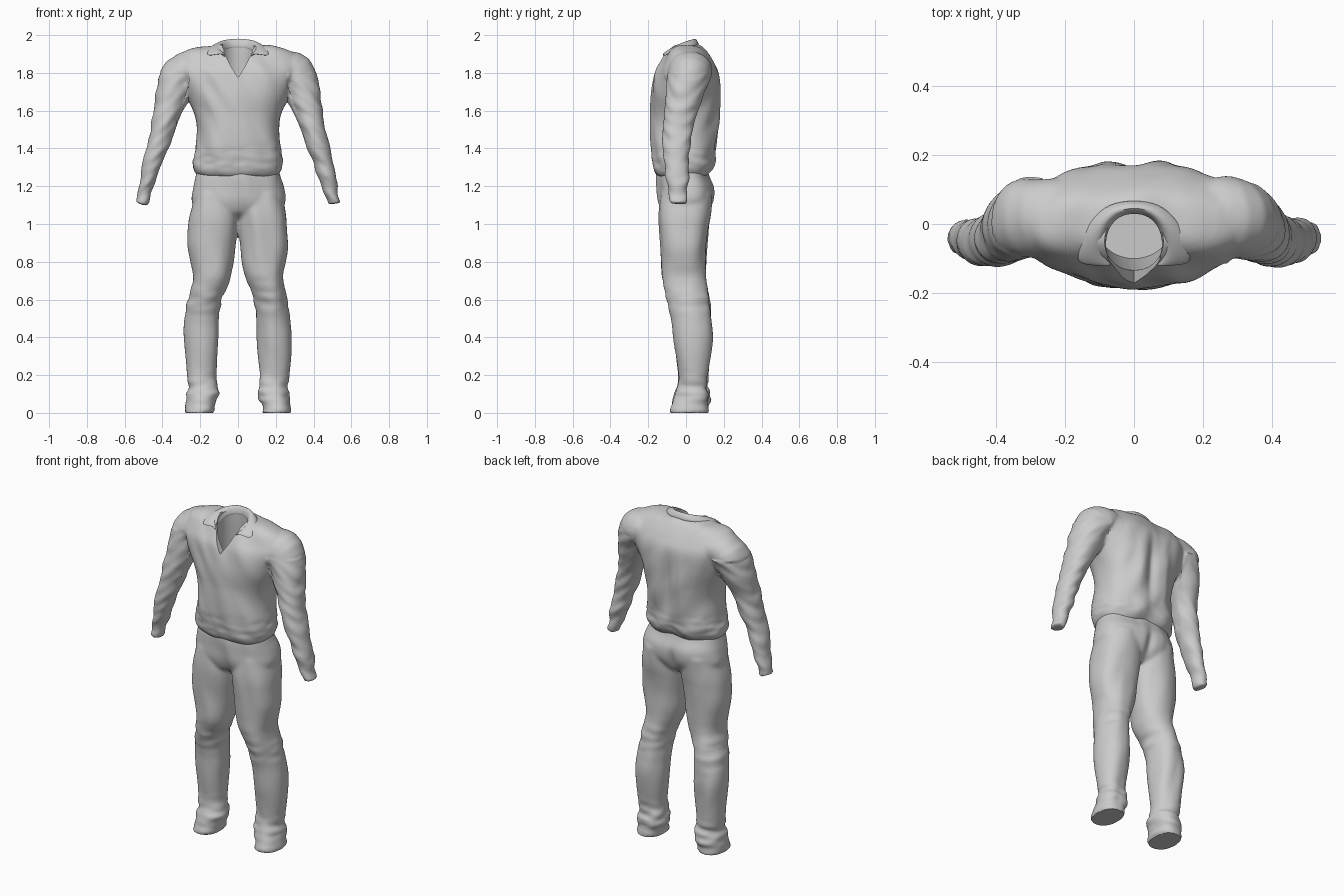
import bpy, bmesh, math
from mathutils import Vector, noise

if "Cube" in bpy.data.objects:
    bpy.data.objects.remove(bpy.data.objects["Cube"])

cloth = bpy.data.materials.new("light_grey_cloth")
cloth.diffuse_color = (0.6, 0.6, 0.6, 1)
cloth.use_nodes = True
cloth.node_tree.nodes["Principled BSDF"].inputs["Base Color"].default_value = cloth.diffuse_color


def dense(rows, n=4):
    """Catmull-Rom interpolation of measurement rows."""
    out = []
    for i in range(len(rows) - 1):
        quad = [rows[max(i - 1, 0)], rows[i], rows[i + 1], rows[min(i + 2, len(rows) - 1)]]
        for k in range(n):
            t = k / n
            out.append([0.5 * (2 * b + (c - a) * t + (2 * a - 5 * b + 4 * c - d) * t * t
                        + (3 * b - a - 3 * c + d) * t ** 3) for a, b, c, d in zip(*quad)])
    return out + [list(rows[-1])]


def loft(bm, rings):
    """Skin a list of closed rings and cap both ends."""
    loops = [[bm.verts.new(p) for p in ring] for ring in rings]
    n = len(loops[0])
    for a, b in zip(loops, loops[1:]):
        for i in range(n):
            bm.faces.new((a[i], a[(i + 1) % n], b[(i + 1) % n], b[i]))
    bm.faces.new(loops[0][::-1])
    bm.faces.new(loops[-1])


def power(v, e):
    return math.copysign(abs(v) ** e, v)


def level_ring(x0, x1, y0, y1, z, sharp=0.84, n=40):
    """Rounded horizontal section inside a bounding rectangle."""
    pts = []
    for i in range(n):
        a = math.tau * i / n
        pts.append(Vector(((x0 + x1) / 2 + (x1 - x0) / 2 * power(math.cos(a), sharp),
                           (y0 + y1) / 2 + (y1 - y0) / 2 * power(math.sin(a), sharp), z)))
    return pts


def tube_rings(rows, side, n=28):
    """Oval rings perpendicular to a path lying mostly in the xz plane."""
    rows, rings = dense(rows), []
    for i, (x, y, z, a, b) in enumerate(rows):
        p, q = rows[max(i - 1, 0)], rows[min(i + 1, len(rows) - 1)]
        t = Vector((q[0] - p[0], 0, q[2] - p[2])).normalized()
        across = Vector((-t.z, 0, t.x))
        ring = [Vector((x, y, z)) + across * a * math.cos(math.tau * k / n)
                + Vector((0, b * math.sin(math.tau * k / n), 0)) for k in range(n)]
        rings.append([Vector((v.x * side, v.y, v.z)) for v in ring])
    return rings


def finish(bm, name):
    bmesh.ops.recalc_face_normals(bm, faces=bm.faces)
    mesh = bpy.data.meshes.new(name)
    bm.to_mesh(mesh)
    bm.free()
    ob = bpy.data.objects.new(name, mesh)
    bpy.context.collection.objects.link(ob)
    mesh.materials.append(cloth)
    return ob


def apply(ob, kind, **settings):
    bpy.ops.object.select_all(action='DESELECT')
    ob.select_set(True)
    bpy.context.view_layer.objects.active = ob
    mod = ob.modifiers.new(kind, kind)
    for key, val in settings.items():
        setattr(mod, key, val)
    bpy.ops.object.modifier_apply(modifier=mod.name)


def smooth(ob, angle=50):
    bpy.ops.object.select_all(action='DESELECT')
    ob.select_set(True)
    bpy.context.view_layer.objects.active = ob
    bpy.ops.object.shade_smooth_by_angle(angle=math.radians(angle))


def drape(ob, folds):
    """Fuse overlapping volumes, soften them, then press folds into the cloth."""
    apply(ob, 'REMESH', mode='VOXEL', voxel_size=0.009)
    apply(ob, 'SMOOTH', factor=0.5, iterations=8)
    normals = [v.normal.copy() for v in ob.data.vertices]
    for v, nor in zip(ob.data.vertices, normals):
        v.co += nor * folds(v.co.copy(), nor)


def bump(v, centre, width):
    return math.exp(-((v - centre) / width) ** 2)


# Shirt: torso sections (half width, front, back, height) and two sleeves
torso = [(.205, -.155, .10, 1.25), (.23, -.172, .13, 1.275), (.24, -.182, .155, 1.32),
         (.228, -.187, .158, 1.40), (.222, -.187, .165, 1.50), (.238, -.184, .176, 1.60),
         (.275, -.181, .182, 1.70), (.33, -.165, .17, 1.80), (.335, -.13, .14, 1.86),
         (.29, -.10, .105, 1.91), (.20, -.075, .078, 1.937), (.10, -.06, .05, 1.95)]
sleeve = [(.22, .02, 1.83, .085, .11), (.30, .02, 1.80, .105, .115), (.352, -.01, 1.67, .088, .10),
          (.383, -.035, 1.56, .070, .085), (.43, -.05, 1.40, .057, .072),
          (.473, -.047, 1.25, .045, .062), (.496, -.042, 1.16, .034, .048), (.51, -.04, 1.107, .034, .045)]
bm = bmesh.new()
loft(bm, [level_ring(-w, w, f, b, z) for w, f, b, z in dense(torso)])
for s in (-1, 1):
    loft(bm, tube_rings(sleeve, s))
shirt = finish(bm, "shirt")


def shirt_folds(p, nor):
    x, y, z = p
    arm_line = 0.27 + (1.70 - z) * 0.33
    if abs(x) > max(arm_line, 0.26) and z < 1.8:          # sleeve creases
        return 0.009 * noise.noise(Vector((x * 9, y * 9, z * 20 + abs(x) * 14)))
    d = 0.012 * noise.noise(Vector((x * 10 + z * 4, y * 6, z * 5)))
    if nor.y > 0.2:                                      # lengthwise folds on the back
        window = bump(z, 1.58, 0.2)
        d += window * (0.011 * bump(abs(x), 0.085, 0.035) - 0.018 * bump(x, 0.01, 0.03))
    elif nor.y < -0.2:                                   # diagonal pulls on the chest
        d += 0.004 * math.sin((x * 0.9 + z * 0.55) * 60) * bump(x, -.12, .09) * bump(z, 1.72, .12)
    d += 0.006 * bump(z, 1.34, 0.06) * noise.noise(Vector((x * 14, y * 14, z * 30)))
    return d


drape(shirt, shirt_folds)

# Neck opening: round hollow plus a V-shaped slit at the front
bm = bmesh.new()
loft(bm, [level_ring(-w, w, f, b, z, 1.0) for w, f, b, z in
          ((.10, -.10, .06, 1.42), (.10, -.13, .06, 1.65), (.085, -.135, .035, 1.86), (.085, -.135, .035, 2.1))])
hollow = finish(bm, "neck_hollow_cutter")
bm = bmesh.new()
vee = ((0, 1.775), (.035, 1.83), (.075, 1.91), (.075, 2.1), (-.075, 2.1), (-.075, 1.91), (-.035, 1.83))
loft(bm, [[Vector((x, y, z)) for x, z in vee] for y in (-.3, -.06)])
slit = finish(bm, "neck_slit_cutter")
for cutter in (hollow, slit):
    apply(shirt, 'BOOLEAN', operation='DIFFERENCE', solver='EXACT', object=cutter)
    bpy.data.objects.remove(cutter)
smooth(shirt)

# Folded collar: outer fall, top fold and inner stand, mirrored
fall = [(0, .07, 1.945), (.075, .06, 1.945), (.125, .015, 1.942), (.147, -.03, 1.938),
        (.163, -.08, 1.915), (.172, -.12, 1.882)]
fold = [(0, .047, 1.995), (.05, .037, 1.99), (.084, .0, 1.978), (.096, -.045, 1.955),
        (.092, -.09, 1.93), (.078, -.122, 1.908)]
stand = [(x * .88, y * .88 - .008, z - .06) for x, y, z in fold]
stand[-1] = (.062, -.125, 1.885)
bm = bmesh.new()
rows = []
for line in (fall, fold, stand):
    full = [(-x, y, z) for x, y, z in line[:0:-1]] + line
    rows.append([bm.verts.new(p) for p in full])
for a, b in zip(rows, rows[1:]):
    for i in range(len(a) - 1):
        bm.faces.new((a[i], a[i + 1], b[i + 1], b[i]))
collar = finish(bm, "collar")
apply(collar, 'SOLIDIFY', thickness=0.014, offset=0)
apply(collar, 'SUBSURF', levels=2)
smooth(collar)

# Trousers: hips and two legs (inner x, outer x, front, back, height)
hips = [(.21, -.15, .11, 1.30), (.222, -.158, .125, 1.25), (.24, -.156, .15, 1.19),
        (.25, -.149, .145, 1.12), (.21, -.12, .11, 1.06), (.14, -.07, .07, 1.03)]
leg = [(.01, .23, -.14, .14, 1.16), (-.003, .256, -.145, .132, 1.05), (.002, .262, -.142, .12, .97),
       (.012, .264, -.136, .11, .88), (.022, .25, -.13, .106, .79), (.045, .24, -.125, .106, .71),
       (.085, .264, -.098, .12, .60), (.098, .282, -.07, .133, .48), (.102, .284, -.06, .136, .38),
       (.118, .27, -.043, .116, .20), (.104, .264, -.055, .115, .12), (.108, .275, -.072, .128, .075),
       (.124, .276, -.074, .118, .045), (.127, .28, -.085, .122, .02), (.127, .28, -.085, .122, -.004)]
bm = bmesh.new()
loft(bm, [level_ring(-w, w, f, b, z) for w, f, b, z in dense(hips)])
for s in (-1, 1):
    loft(bm, [level_ring(*sorted((s * i, s * o)), f, b, z, 0.9) for i, o, f, b, z in dense(leg)])
trousers = finish(bm, "trousers")


def trouser_folds(p, nor):
    x, y, z = p
    if z < 0.012:
        return 0.0
    d = 0.010 * noise.noise(Vector((x * 11, y * 7, z * 4 + x * 5)))
    d += 0.014 * bump(z, 0.11, 0.07) * noise.noise(Vector((x * 10, y * 10, z * 24)))   # ankle bunching
    d += 0.008 * bump(z, 0.60, 0.08) * noise.noise(Vector((x * 8, y * 8, z * 22)))     # knee creases
    if nor.y < -0.3:                                                                   # front crease
        d += 0.006 * bump(abs(x), 0.18, 0.03) * bump(z, 0.42, 0.2)
    if nor.y > 0.3:                                                                    # seat cleft
        d -= 0.016 * bump(x, 0, 0.025) * bump(z, 1.12, 0.07)
    return d


drape(trousers, trouser_folds)
for v in trousers.data.vertices:
    v.co.z = max(v.co.z, 0.0)
smooth(trousers)
